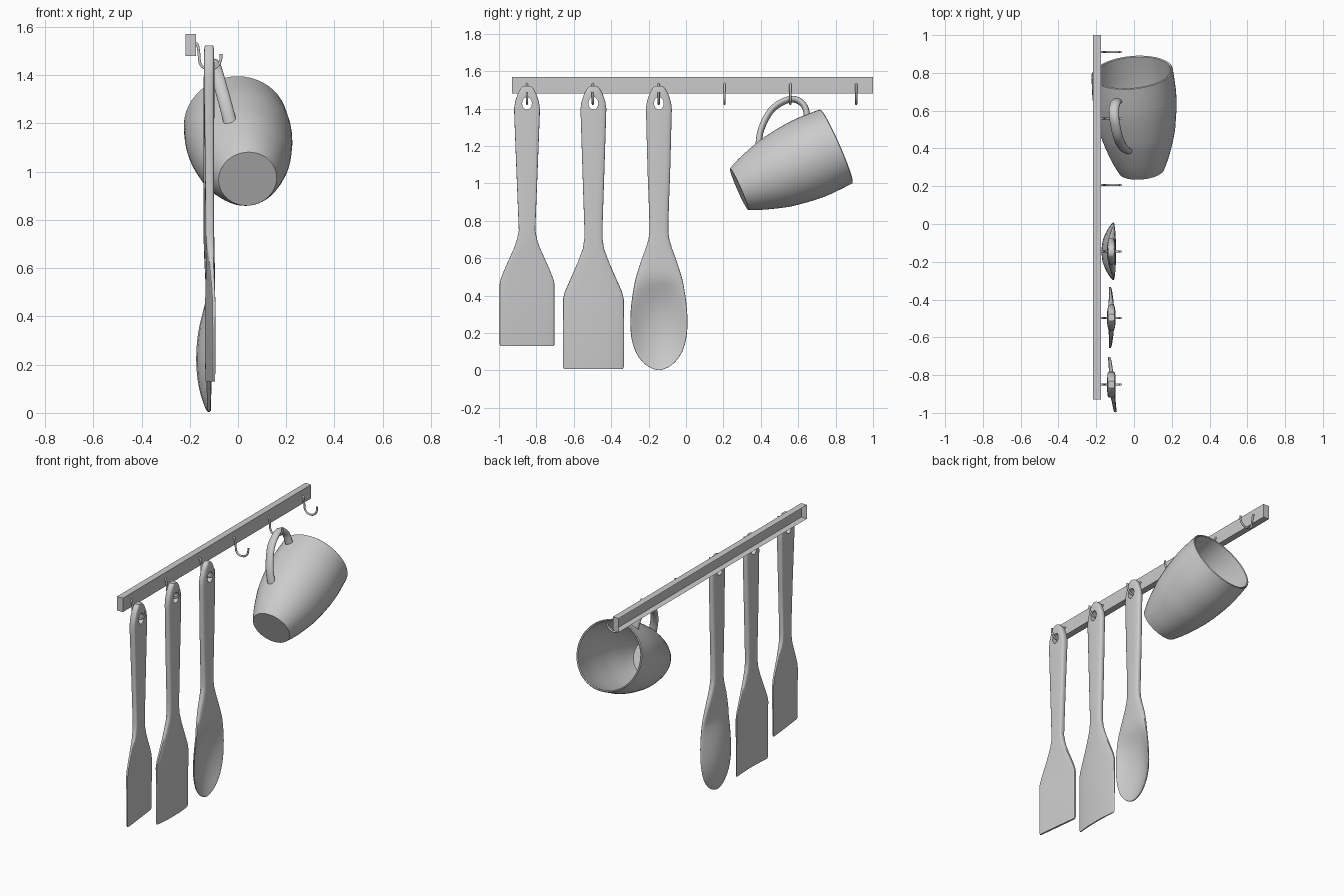
import bpy, bmesh, math
from mathutils import Vector

if "Cube" in bpy.data.objects:
    bpy.data.objects.remove(bpy.data.objects["Cube"])

TAU = 2 * math.pi


def finish(ob, angle=35):
    bpy.ops.object.select_all(action='DESELECT')
    ob.select_set(True)
    bpy.context.view_layer.objects.active = ob
    bpy.ops.object.shade_smooth_by_angle(angle=math.radians(angle))


def new_object(name, bm):
    bmesh.ops.recalc_face_normals(bm, faces=bm.faces)
    me = bpy.data.meshes.new(name)
    bm.to_mesh(me)
    bm.free()
    ob = bpy.data.objects.new(name, me)
    bpy.context.collection.objects.link(ob)
    return ob


def skin(name, rings):
    """Join a list of equal point rings and cap both ends."""
    bm = bmesh.new()
    rows = [[bm.verts.new(p) for p in r] for r in rings]
    n = len(rows[0])
    for a, b in zip(rows, rows[1:]):
        for i in range(n):
            j = (i + 1) % n
            bm.faces.new((a[i], a[j], b[j], b[i]))
    bm.faces.new(rows[0])
    bm.faces.new(rows[-1])
    return new_object(name, bm)


def spline(pts, steps):
    """Catmull-Rom interpolation of tuples of any length."""
    out = []
    for k in range(len(pts) - 1):
        p0, p1 = pts[max(k - 1, 0)], pts[k]
        p2, p3 = pts[k + 1], pts[min(k + 2, len(pts) - 1)]
        for s in range(steps):
            t = s / steps
            out.append([0.5 * (2 * b + (c - a) * t + (2 * a - 5 * b + 4 * c - d) * t * t
                               + (3 * b - a - 3 * c + d) * t ** 3)
                        for a, b, c, d in zip(p0, p1, p2, p3)])
    out.append(list(pts[-1]))
    return out


def tube(name, path, normal, wide, thick, n=12, steps=4):
    """Sweep an ellipse along a planar path."""
    pts = [Vector(p) for p in spline(path, steps)]
    rings = []
    for i, p in enumerate(pts):
        tan = (pts[min(i + 1, len(pts) - 1)] - pts[max(i - 1, 0)]).normalized()
        up = normal.cross(tan).normalized()
        rings.append([p + normal * wide * math.cos(TAU * k / n) + up * thick * math.sin(TAU * k / n)
                      for k in range(n)])
    ob = skin(name, rings)
    finish(ob, 50)
    return ob


def utensil(name, y0, stations, power, twist=0.0, steps=1, n=32):
    """Loft stations (z, half width, x centre, half thickness, dish) and pierce the hanging hole."""
    rings = []
    for z, w, c, t, dish in spline(stations, steps):
        ring = []
        for k in range(n):
            co, si = math.cos(TAU * k / n), math.sin(TAU * k / n)
            u = math.copysign(abs(co) ** (0.7 if power > 0.4 else 0.5), co)
            v = math.copysign(abs(si) ** power, si)
            blade = max(0, min(1, (0.75 - z) / 0.3))
            ring.append((c - dish * (1 - u * u) + t * v + twist * u * blade, y0 + w * u, z))
        rings.append(ring)
    ob = skin(name, rings)
    bpy.ops.mesh.primitive_cylinder_add(vertices=24, radius=0.026, depth=0.2,
                                        location=(-0.12, y0, 1.428), rotation=(0, math.pi / 2, 0))
    cutter = bpy.context.object
    cutter.name = name + "_hole_cutter"
    cutter.scale = (1.3, 1, 1)
    cutter.hide_render = True
    mod = ob.modifiers.new("hole", 'BOOLEAN')
    mod.operation, mod.solver, mod.object = 'DIFFERENCE', 'EXACT', cutter
    bpy.context.view_layer.objects.active = ob
    bpy.ops.object.modifier_apply(modifier="hole")
    bpy.data.objects.remove(cutter)
    finish(ob, 40)


# Rail: channel open towards the wall
bm = bmesh.new()
bmesh.ops.create_cube(bm, size=1)
for v in bm.verts:
    v.co = Vector((-0.196 + v.co.x * 0.042, 0.035 + v.co.y * 1.93, 1.525 + v.co.z * 0.09))
back = [f for f in bm.faces if f.calc_center_median().x < -0.21]
inner = bmesh.ops.inset_region(bm, faces=back, thickness=0.005)
for v in back[0].verts:
    v.co.x += 0.036
new_object("rail", bm)

# Six wire hooks
HOOK = [(-.18, 1.53), (-.168, 1.526), (-.162, 1.49), (-.158, 1.452), (-.142, 1.431),
        (-.115, 1.425), (-.09, 1.434), (-.073, 1.457), (-.07, 1.488)]
for i in range(6):
    y = -0.85 + i * 0.352
    tube(f"hook_{i + 1}", [(x, y, z) for x, z in HOOK], Vector((0, 1, 0)), 0.006, 0.006, 10, 3)

# Handle shared by the utensils
GRIP = [(1.522, .018, -.12, .017, 0), (1.508, .034, -.12, .02, 0), (1.48, .049, -.12, .021, 0),
        (1.44, .063, -.12, .022, 0), (1.40, .069, -.12, .022, 0), (1.36, .068, -.12, .022, 0)]

# Flat turner, slightly turned blade
utensil("flat_turner", -0.85, GRIP + [
    (1.05, .056, -.118, .019, 0), (.75, .044, -.117, .018, 0), (.70, .054, -.117, .017, 0),
    (.66, .067, -.116, .015, 0), (.60, .094, -.116, .012, 0), (.53, .125, -.115, .01, 0),
    (.485, .142, -.115, .009, 0), (.46, .147, -.115, .009, 0),
    (.14, .147, -.115, .007, 0), (.13, .142, -.115, .006, 0)], 0.3, -0.016)

# Curved turner
utensil("curved_turner", -0.495, GRIP + [
    (1.05, .058, -.121, .022, 0), (.78, .049, -.121, .021, 0), (.70, .049, -.121, .02, 0),
    (.65, .057, -.121, .019, 0), (.58, .083, -.122, .017, -.002), (.50, .118, -.124, .014, -.006),
    (.42, .153, -.126, .011, -.01), (.38, .163, -.127, .01, -.012),
    (.02, .163, -.127, .005, -.01), (.008, .157, -.127, .004, -.01)], 0.5)

# Spoon with dished bowl
utensil("spoon", -0.145, GRIP + [
    (1.05, .060, -.121, .022, 0), (.80, .051, -.121, .022, 0), (.70, .056, -.12, .022, 0),
    (.6, .09, -.117, .021, 0), (.5, .122, -.11, .017, .004), (.44, .135, -.106, .012, .022),
    (.36, .147, -.106, .009, .045), (.27, .153, -.108, .008, .056), (.18, .148, -.112, .008, .052),
    (.10, .125, -.115, .008, .038), (.045, .087, -.118, .007, .02), (.015, .047, -.12, .006, .007),
    (.003, .014, -.12, .004, 0)], 0.6, steps=2)

# Tilted mug body: outer wall, rim, inner wall, floor
base = Vector((0.04, 0.284, 0.97))
axis = Vector((-0.05, 0.519, 0.228)).normalized()
side = axis.cross(Vector((0, 0, 1))).normalized()
up = side.cross(axis)
outer = spline([(0, .121), (.06, .148), (.13, .172), (.205, .194), (.263, .205),
                (.36, .218), (.45, .222), (.567, .216)], 2)
wall = [(t, r - 0.011) for t, r in reversed(outer) if t > 0.02]
profile = outer + [(.571, .211)] + wall + [(.018, .118)]
mug = skin("mug_body", [[base + axis * t + side * r * math.cos(TAU * k / 48)
                         + up * r * math.sin(TAU * k / 48) for k in range(48)]
                        for t, r in profile])
finish(mug, 40)

# Mug handle hanging on the fifth hook
radial = Vector((-0.105, -0.146, 0.311))
tube("mug_handle", [(-.03, .387, 1.195), (-.055, .402, 1.29), (-.083, .455, 1.39),
                    (-.10, .53, 1.442), (-.108, .59, 1.447), (-.1, .635, 1.41), (-.088, .65, 1.345)],
     axis.cross(radial).normalized(), 0.027, 0.017, 16, 5)
